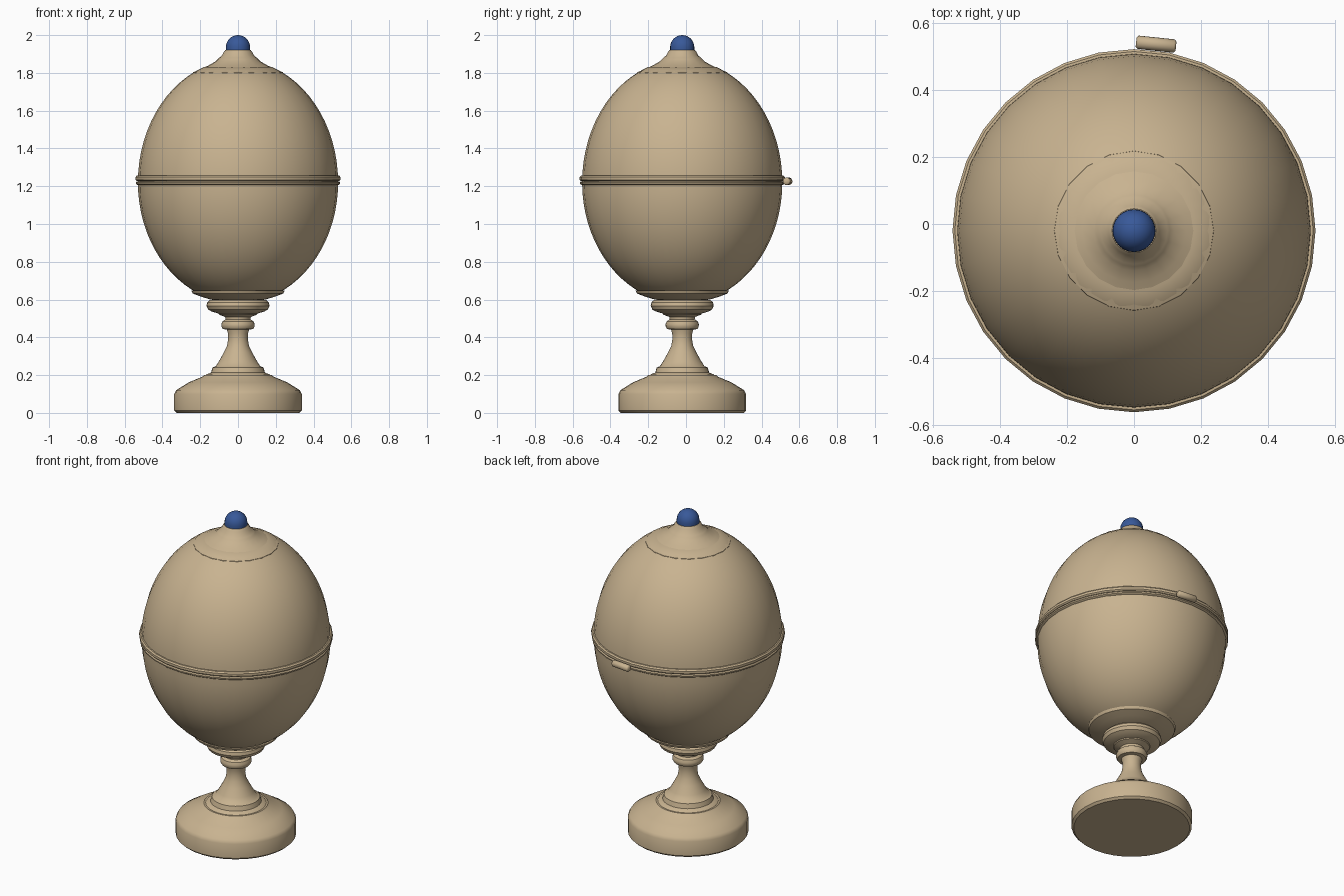
import bpy, bmesh, math
from mathutils import Vector, Matrix

if "Cube" in bpy.data.objects:
    bpy.data.objects.remove(bpy.data.objects["Cube"])

AXIS_Y = -0.02  # turned axis sits slightly forward because of the rear hinge


def material(name, rgb):
    m = bpy.data.materials.new(name)
    m.diffuse_color = (*rgb, 1)
    m.use_nodes = True
    m.node_tree.nodes["Principled BSDF"].inputs["Base Color"].default_value = m.diffuse_color
    return m


TAN = material("warm_tan", (0.58, 0.45, 0.28))
BLUE = material("deep_blue", (0.04, 0.10, 0.32))


def lathe(name, profile, mat, sides=32, matrix=None, angle=35):
    """Turn an (r, z) profile into a closed smooth-shaded solid."""
    bm = bmesh.new()
    rings = []
    for r, z in profile:
        n = 1 if r < 1e-5 else sides
        rings.append([bm.verts.new((r * math.cos(math.tau * i / sides),
                                    r * math.sin(math.tau * i / sides), z))
                      for i in range(n)])
    for a, b in zip(rings, rings[1:]):
        for i in range(sides):
            j = (i + 1) % sides
            if len(a) == 1:
                bm.faces.new((a[0], b[j], b[i]))
            elif len(b) == 1:
                bm.faces.new((a[i], a[j], b[0]))
            else:
                bm.faces.new((a[i], a[j], b[j], b[i]))
    # flat discs close any open end
    for ring in (rings[0], rings[-1]):
        if len(ring) > 1:
            bm.faces.new(ring)
    bmesh.ops.recalc_face_normals(bm, faces=bm.faces)
    me = bpy.data.meshes.new(name)
    bm.to_mesh(me)
    bm.free()
    me.materials.append(mat)
    ob = bpy.data.objects.new(name, me)
    ob.matrix_world = matrix or Matrix.Translation((0, AXIS_Y, 0))
    bpy.context.collection.objects.link(ob)
    bpy.ops.object.select_all(action='DESELECT')
    ob.select_set(True)
    bpy.context.view_layer.objects.active = ob
    bpy.ops.object.shade_smooth_by_angle(angle=math.radians(angle))
    return ob


def egg_half(z0, z1, height, mid=1.22, radius=0.53, steps=14):
    """Elliptical profile between two heights."""
    pts = []
    t0, t1 = (math.asin((z - mid) / height) for z in (z0, z1))
    for i in range(steps + 1):
        t = t0 + (t1 - t0) * i / steps
        pts.append((radius * math.cos(t), mid + height * math.sin(t)))
    return pts


# Foot with a heavy rim and shallow sloping top
lathe("foot", [(0.325, 0), (0.338, 0.012), (0.338, 0.10), (0.328, 0.12),
               (0.26, 0.162), (0.188, 0.192), (0.18, 0.20)], TAN)

# Flared stem
lathe("stem", [(0.18, 0.19), (0.165, 0.205), (0.143, 0.213), (0.135, 0.24),
               (0.118, 0.247), (0.10, 0.275), (0.075, 0.32), (0.058, 0.355),
               (0.052, 0.39), (0.053, 0.42), (0.06, 0.445)], TAN)

# Stacked knops under the bowl
lathe("small_knop", [(0.055, 0.44), (0.08, 0.444), (0.087, 0.455), (0.088, 0.47),
                     (0.082, 0.485), (0.066, 0.495), (0.068, 0.508),
                     (0.10, 0.52), (0.108, 0.535)], TAN)
lathe("large_knop", [(0.10, 0.525), (0.14, 0.537), (0.158, 0.547), (0.167, 0.566),
                     (0.163, 0.585), (0.15, 0.597), (0.12, 0.60)], TAN)

# Collar, lower bowl and upper lid of the egg
lathe("bowl_collar", [(0.12, 0.597), (0.145, 0.60), (0.195, 0.615),
                      (0.24, 0.632), (0.247, 0.647), (0.22, 0.65)], TAN)
lathe("egg_bowl", egg_half(0.63, 1.22, 0.64), TAN)
lathe("egg_lid", egg_half(1.22, 1.83, 0.65), TAN)

# Twin rims where lid meets bowl
lathe("lid_rim", [(0.52, 1.226), (0.536, 1.227), (0.543, 1.234), (0.543, 1.248),
                  (0.536, 1.256), (0.52, 1.257)], TAN)
lathe("bowl_rim", [(0.52, 1.204), (0.532, 1.206), (0.54, 1.212),
                   (0.541, 1.22), (0.535, 1.226), (0.52, 1.226)], TAN)

# Flared finial cap
lathe("finial_cap", [(0.225, 1.785), (0.24, 1.793), (0.238, 1.803), (0.20, 1.82),
                     (0.155, 1.84), (0.12, 1.86), (0.108, 1.872), (0.10, 1.88),
                     (0.085, 1.892), (0.076, 1.91), (0.066, 1.922)], TAN, sides=20)

# Blue bead on top
bead = [(0.064, 1.915)] + [(0.064 * math.cos(math.pi / 2 * i / 8),
                            1.936 + 0.064 * math.sin(math.pi / 2 * i / 8))
                           for i in range(9)]
lathe("finial_bead", bead, BLUE, sides=24)

# Hinge barrel at the back
along = Vector((0.115, -0.012, 0)).to_track_quat('Z', 'Y').to_matrix().to_4x4()
lathe("hinge_barrel", [(0.014, -0.06), (0.02, -0.054), (0.02, 0.054), (0.014, 0.06)],
      TAN, sides=16, matrix=Matrix.Translation((0.066, 0.538, 1.226)) @ along, angle=50)
